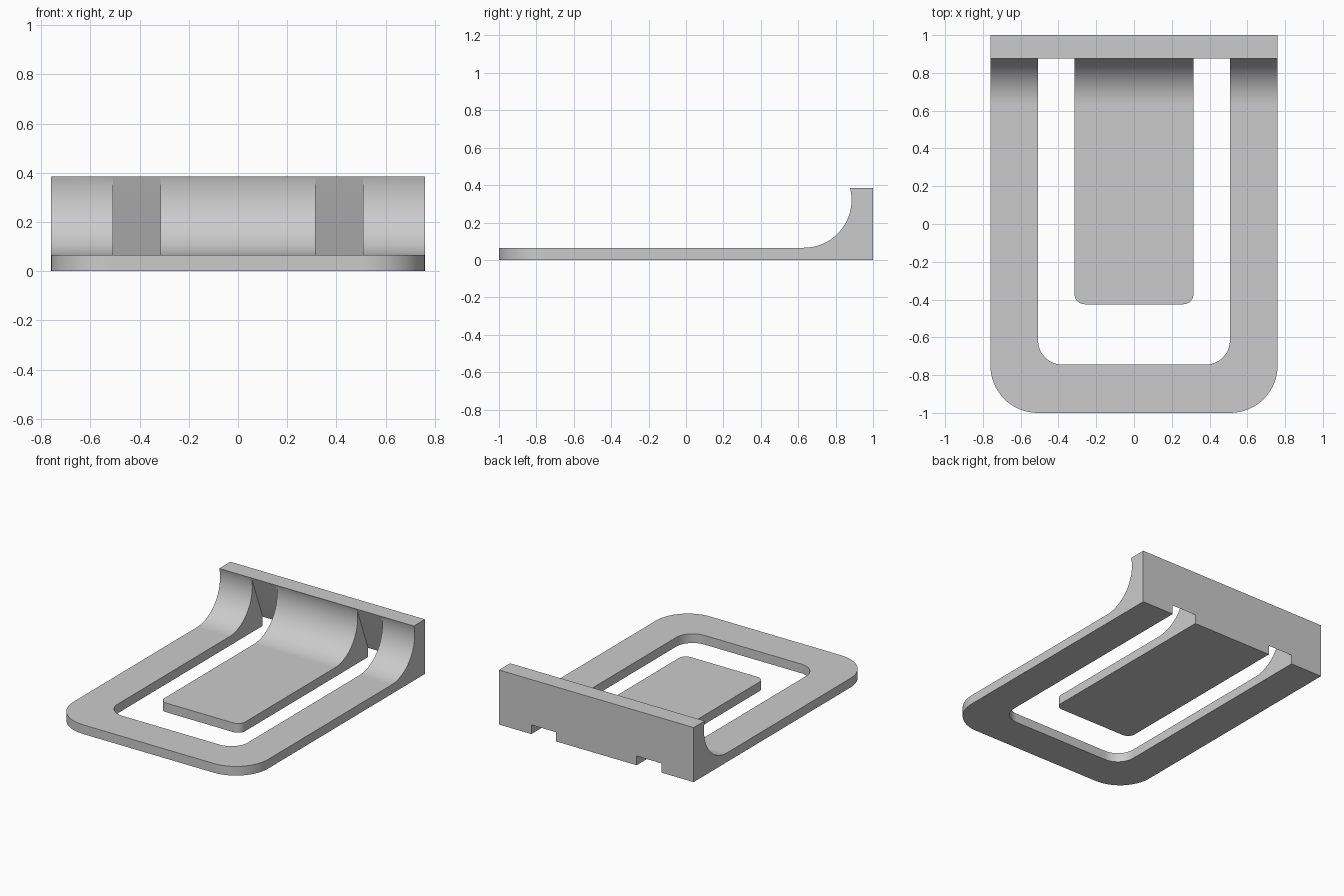
import bpy, bmesh, math

cube = bpy.data.objects.get("Cube")
if cube:
    bpy.data.objects.remove(cube, do_unlink=True)

HALF_W, PLATE, HEIGHT = 0.76, 0.065, 0.385


def extrude_profile(name, profile, half_width, front_y, radius):
    """Extrude a (y, z) profile along x and round its front upright edges."""
    bm = bmesh.new()
    face = bm.faces.new([bm.verts.new((-half_width, y, z)) for y, z in profile])
    ext = bmesh.ops.extrude_face_region(bm, geom=[face])
    new_verts = [g for g in ext["geom"] if isinstance(g, bmesh.types.BMVert)]
    bmesh.ops.translate(bm, verts=new_verts, vec=(2 * half_width, 0, 0))
    uprights = [e for e in bm.edges
                if all(abs(v.co.y - front_y) < 1e-4 for v in e.verts)
                and abs(e.verts[0].co.x - e.verts[1].co.x) < 1e-4]
    bmesh.ops.bevel(bm, geom=uprights, offset=radius, segments=16,
                    profile=0.5, affect="EDGES")
    bmesh.ops.recalc_face_normals(bm, faces=bm.faces)
    mesh = bpy.data.meshes.new(name)
    bm.to_mesh(mesh)
    bm.free()
    obj = bpy.data.objects.new(name, mesh)
    bpy.context.collection.objects.link(obj)
    return obj


def subtract(target, cutter):
    """Cut one solid from another and discard the cutter."""
    mod = target.modifiers.new("cut", "BOOLEAN")
    mod.operation, mod.solver, mod.object = "DIFFERENCE", "EXACT", cutter
    bpy.context.view_layer.objects.active = target
    bpy.ops.object.modifier_apply(modifier=mod.name)
    bpy.data.objects.remove(cutter, do_unlink=True)


# Side profile: flat plate sweeping up through a concave arc into the back wall
RADIUS, ARC_Y = 0.255, 0.63
ARC_Z = PLATE + RADIUS
END = math.pi / 2 + math.asin((HEIGHT - ARC_Z) / RADIUS)
STEPS = 32
arc = [(ARC_Y + RADIUS * math.sin(END * i / STEPS),
        ARC_Z - RADIUS * math.cos(END * i / STEPS)) for i in range(STEPS + 1)]
side = [(-1, 0), (-1, PLATE)] + arc + [(1, HEIGHT), (1, 0)]
clip = extrude_profile("clip_body", side, HALF_W, -1, 0.25)

# Window opening, with a sloped rear face running down to the back notches
slope = (1 - 0.8765) / (HEIGHT - PLATE)
window_side = [(-0.745, -0.1), (-0.745, 0.5),
               (1 - slope * (0.5 - PLATE), 0.5), (1, PLATE),
               (1.1, PLATE), (1.1, -0.1)]
window = extrude_profile("window_cutter", window_side, 0.508, -0.745, 0.13)

# Central tongue is kept out of the opening
tongue_side = [(-0.425, -0.3), (-0.425, 0.7), (1.3, 0.7), (1.3, -0.3)]
tongue = extrude_profile("tongue_keeper", tongue_side, 0.315, -0.425, 0.055)
subtract(window, tongue)
subtract(clip, window)

# Single grey material
grey = bpy.data.materials.new("plain_grey")
color = (0.6, 0.6, 0.6, 1)
grey.use_nodes = True
grey.diffuse_color = color
grey.node_tree.nodes["Principled BSDF"].inputs["Base Color"].default_value = color
clip.data.materials.clear()
clip.data.materials.append(grey)

# Smooth arcs, crisp edges
bpy.ops.object.select_all(action="DESELECT")
clip.select_set(True)
bpy.context.view_layer.objects.active = clip
bpy.ops.object.shade_smooth_by_angle(angle=math.radians(30))
normals = clip.modifiers.new("even_normals", "WEIGHTED_NORMAL")
normals.keep_sharp = True
